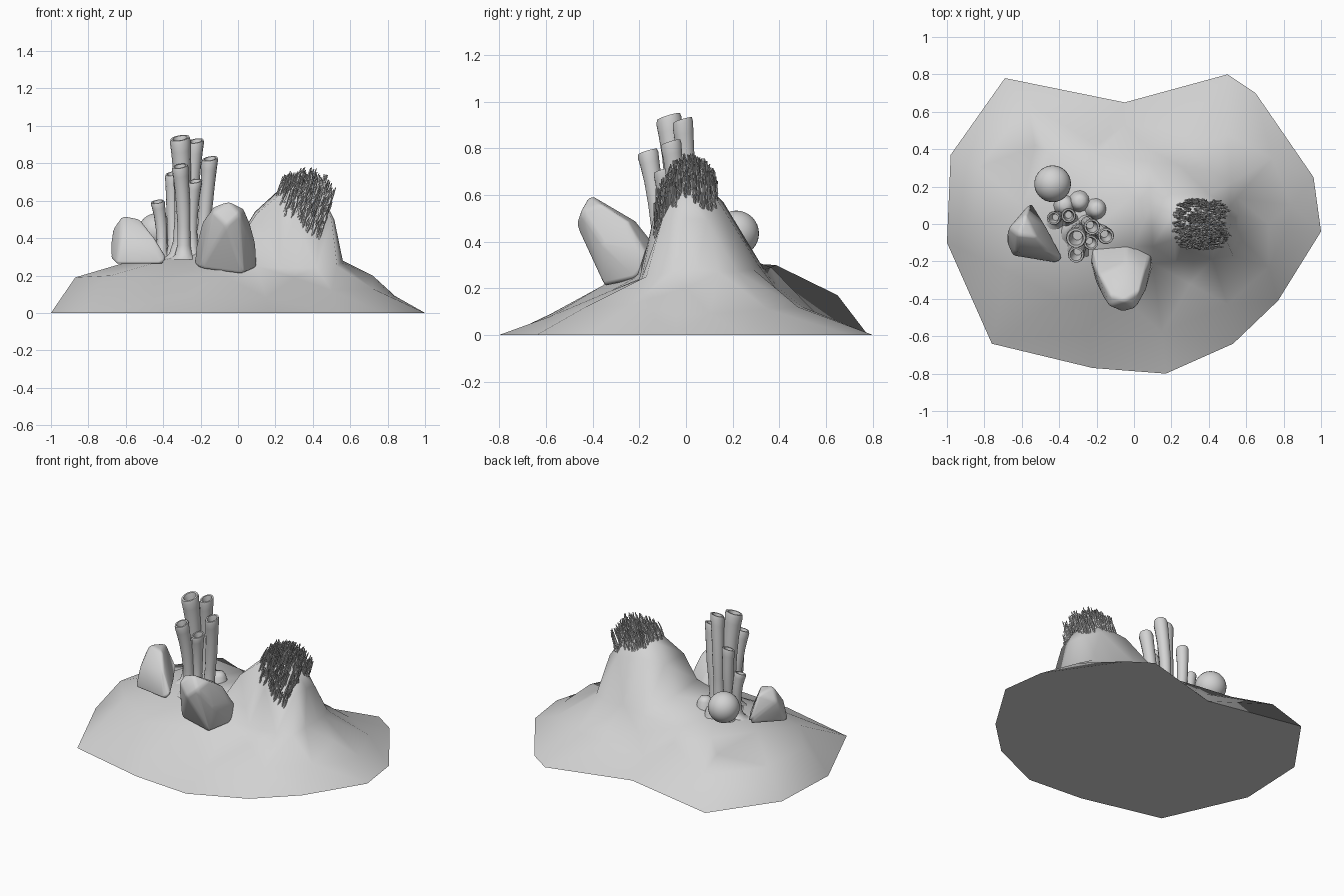
import bpy, bmesh, math, random
from mathutils import Vector, geometry
from mathutils.bvhtree import BVHTree

if "Cube" in bpy.data.objects:
    bpy.data.objects.remove(bpy.data.objects["Cube"])
random.seed(4)

stone = bpy.data.materials.new("stone_grey")
stone.use_nodes = True
stone.diffuse_color = (0.65, 0.65, 0.65, 1)
stone.node_tree.nodes["Principled BSDF"].inputs["Base Color"].default_value = stone.diffuse_color


def finish(bm, name, angle=40):
    bmesh.ops.recalc_face_normals(bm, faces=bm.faces[:])
    mesh = bpy.data.meshes.new(name)
    bm.to_mesh(mesh)
    bm.free()
    mesh.materials.append(stone)
    obj = bpy.data.objects.new(name, mesh)
    bpy.context.collection.objects.link(obj)
    bpy.ops.object.select_all(action='DESELECT')
    obj.select_set(True)
    bpy.context.view_layer.objects.active = obj
    bpy.ops.object.shade_smooth_by_angle(angle=math.radians(angle))
    return obj


def add_tube(bm, path, radii, sides, slants=None):
    """Skin rings along a path of points; slants tip a ring towards the front."""
    rings = []
    for i, (p, r) in enumerate(zip(path, radii)):
        slant = slants[i] if slants else 0
        rings.append([bm.verts.new(p + r * Vector((math.cos(a), math.sin(a),
                                                   slant * (math.sin(a) + .5 * math.cos(a)))))
                      for a in (math.tau * k / sides for k in range(sides))])
    for low, high in zip(rings, rings[1:]):
        for k in range(sides):
            n = (k + 1) % sides
            bm.faces.new((low[k], low[n], high[n], high[k]))
    bm.faces.new(rings[0])
    bm.faces.new(rings[-1])


# Ground: outline at floor level, then the shelf, the back ledge and the steep hill
outline = [(-1, -.1), (-.76, -.64), (-.22, -.77), (.17, -.8), (.53, -.64),
           (.77, -.41), (1, -.04), (.96, .25), (.65, .7), (.5, .8),
           (-.05, .65), (-.69, .78), (-.98, .37)]
shelf = [(-.87, -.02, .19), (-.83, .3, .17), (-.57, .65, .17),
         (-.6, .1, .27), (-.68, -.25, .2), (-.3, .12, .31), (-.3, -.1, .31),
         (-.4, -.4, .18), (-.1, -.36, .21), (-.05, .53, .12),
         (-.25, -.58, .09), (.15, -.58, .08), (.5, -.43, .12), (.3, -.32, .19)]
ledge = [(-.46, .385, .3), (-.2, .365, .29), (.08, .335, .28),
         (-.53, .42, .22), (-.2, .42, .21), (.08, .4, .2), (.3, .4, .18)]
slopes = [(.1, -.21, .25), (.22, -.2, .24), (.32, -.2, .24), (.42, -.19, .24),
          (.53, -.17, .25), (.55, -.06, .27), (.56, .05, .28), (.55, .14, .27),
          (.52, .22, .27), (.4, .29, .28), (.25, .31, .3), (.72, 0, .2), (.82, -.04, .09),
          (.84, .1, .09), (.74, .35, .11), (.5, .48, .12), (.25, .5, .12),
          (.72, -.23, .13), (0, -.12, .38), (-.01, .15, .37)]
hill = [(.5, -.1, .5), (.515, 0, .5), (.51, .09, .49), (.4, .16, .54), (.2, .16, .57),
        (.09, .1, .54), (.1, -.12, .53), (.3, -.14, .5), (.45, -.03, .63),
        (.22, -.08, .63), (.21, .06, .65), (.38, .08, .65), (.34, 0, .69)]
points = [(x, y, 0) for x, y in outline] + shelf + ledge + slopes + hill
count = len(outline)
edges = [(i, (i + 1) % count) for i in range(count)]
flat, _, faces, origin, _, _ = geometry.delaunay_2d_cdt(
    [Vector(p[:2]) for p in points], edges, [], 1, 1e-5)
bm = bmesh.new()
verts = [bm.verts.new((p.x, p.y, points[origin[i][0]][2])) for i, p in enumerate(flat)]
for f in faces:
    bm.faces.new([verts[i] for i in f])
bmesh.ops.recalc_face_normals(bm, faces=bm.faces[:])
bm.normal_update()
surface = BVHTree.FromBMesh(bm)
rim = {origin[i][0]: verts[i] for i in range(len(verts))}
bm.faces.new([rim[i] for i in range(count)])
finish(bm, "ground", 70)


def ground_height(x, y):
    return surface.ray_cast(Vector((x, y, 3)), Vector((0, 0, -1)))[0].z


# Wiry tuft over the top of the hill
bm = bmesh.new()
for _ in range(520):
    x, y = random.uniform(.2, .48), random.uniform(-.135, .135)
    if abs((x - .34) / .14) ** 3 + abs(y / .135) ** 3 > 1:
        continue
    root = Vector((x, y, ground_height(x, y) - .02))
    reach = random.uniform(.07, .125)
    path = [root + Vector((reach * t * .35 + random.uniform(-.005, .005),
                           random.uniform(-.005, .005), reach * t))
            for t in (0, .35, .7, 1)]
    add_tube(bm, path, (.006, .005, .005, .003), 5)
finish(bm, "tuft")

# Hollow tubes growing from one clump: base x, y, then tip x, y, z and radius
tubes = [(-.31, -.04, -.31, -.075, .935, .052), (-.25, 0, -.225, -.015, .92, .042),
         (-.2, -.04, -.15, -.065, .825, .042), (-.29, -.11, -.31, -.165, .785, .042),
         (-.24, -.09, -.23, -.1, .705, .038), (-.41, .02, -.43, .03, .595, .035),
         (-.34, .02, -.35, .045, .745, .038)]
steps = (0, .05, .15, .35, .55, .75, .9, .97, 1, 1, .96, .8)
widths = (1.8, 1.15, .85, .8, .88, .92, 1, 1.06, .98, .75, .65, .5)
slants = (0, 0, 0, 0, 0, .1, .25, .3, .3, .3, .3, .2)
for n, (bx, by, tx, ty, tz, r) in enumerate(tubes):
    bm = bmesh.new()
    base, tip = Vector((bx, by, .285)), Vector((tx, ty, tz))
    bow = Vector((math.cos(n * 2.4), 1, 0)) * .014
    path = [base.lerp(tip, t) + bow * math.sin(math.pi * t) for t in steps]
    add_tube(bm, path, [r * w for w in widths], 14, slants)
    finish(bm, f"tube_{n + 1}", 50)

# Low closed lumps at the back of the clump
for n, (x, y) in enumerate([(-.2, .08), (-.29, .12), (-.37, .1)]):
    bm = bmesh.new()
    z = ground_height(x, y)
    add_tube(bm, [Vector((x, y, z + h)) for h in (-.03, .01, .04, .06, .065)],
             (.07, .052, .045, .03, .012), 12)
    finish(bm, f"lump_{n + 1}", 70)

# Boulders: convex shapes with softened edges
boulders = {
    "left_boulder": [(-.55, .12, .32), (-.68, -.05, .38), (-.68, -.1, .29), (-.65, -.17, .26),
                     (-.4, -.21, .26), (-.38, -.18, .29), (-.47, -.01, .31), (-.62, -.06, .52),
                     (-.58, .05, .5), (-.52, -.07, .5), (-.67, -.02, .45), (-.46, -.15, .42),
                     (-.63, -.15, .4)],
    "front_boulder": [(-.23, -.2, .25), (.1, -.22, .24), (.03, -.35, .21), (-.2, -.32, .24),
                      (-.03, -.09, .33), (-.22, -.13, .3), (.09, -.15, .32), (-.13, -.44, .54),
                      (.01, -.45, .53), (-.06, -.47, .47), (-.05, -.41, .6), (-.13, -.38, .57),
                      (.03, -.36, .56), (-.19, -.27, .49), (.06, -.25, .49), (-.05, -.21, .48),
                      (-.17, -.38, .42), (.06, -.36, .4), (.09, -.22, .38), (-.22, -.22, .37)]}
for name, cloud in boulders.items():
    bm = bmesh.new()
    for p in cloud:
        bm.verts.new(p)
    bmesh.ops.convex_hull(bm, input=bm.verts[:])
    loose = [v for v in bm.verts if not v.link_faces]
    bmesh.ops.delete(bm, geom=loose, context='VERTS')
    obj = finish(bm, name, 75)
    soft = obj.modifiers.new("soft_edges", 'BEVEL')
    soft.width, soft.segments, soft.limit_method = .025, 3, 'ANGLE'
    soft.angle_limit = math.radians(20)

# Round ball resting behind
bm = bmesh.new()
bmesh.ops.create_uvsphere(bm, u_segments=32, v_segments=16, radius=.098)
bmesh.ops.translate(bm, verts=bm.verts[:], vec=(-.435, .215, .435))
finish(bm, "ball")
